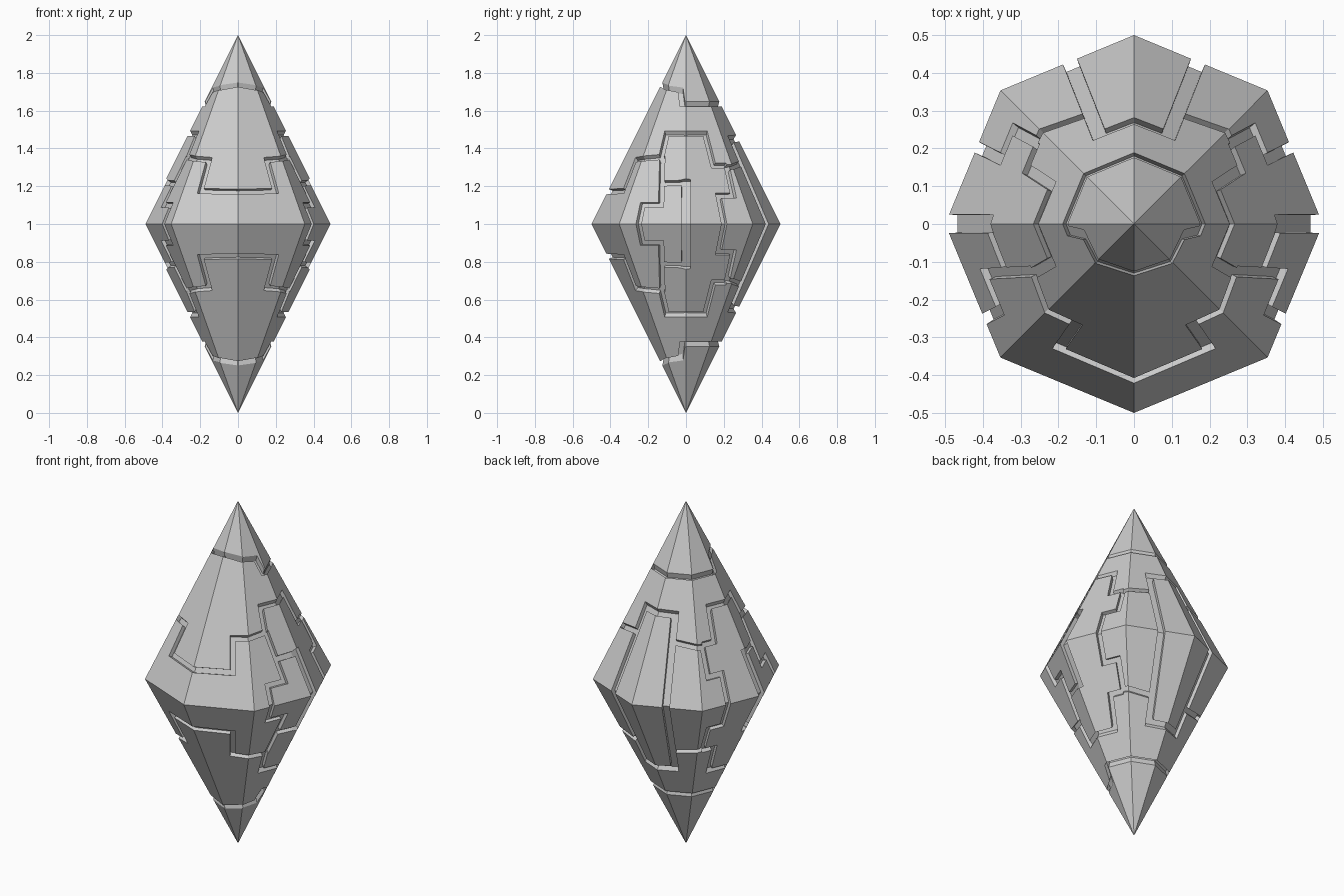
import bpy, bmesh
from math import sin, cos, pi, radians
from mathutils import Vector

if "Cube" in bpy.data.objects:
    bpy.data.objects.remove(bpy.data.objects["Cube"])

def surf(az, z):
    """Point on the octagonal bipyramid (centre at origin), az in degrees."""
    a = radians((az % 45) - 22.5)
    r = 0.5 * cos(pi / 8) / cos(a) * (1 - abs(z - 1))
    return Vector((r * cos(radians(az)), r * sin(radians(az)), z - 1))

def project(p, k):
    """Push a point radially onto the bipyramid scaled by k."""
    n = max(p.x * cos(pi / 8 + i * pi / 4) + p.y * sin(pi / 8 + i * pi / 4) for i in range(8))
    return p * (k / (n / (0.5 * cos(pi / 8)) + abs(p.z)))

def normal(az, z):
    a = radians((az // 45) * 45 + 22.5)
    return Vector((cos(a), sin(a), 0.462 if z > 1 else -0.462)).normalized()

def make(name, bm):
    bmesh.ops.recalc_face_normals(bm, faces=bm.faces)
    me = bpy.data.meshes.new(name)
    bm.to_mesh(me)
    ob = bpy.data.objects.new(name, me)
    ob.location.z = 1
    bpy.context.collection.objects.link(ob)
    return ob

def groove(path, w=0.03):
    """Sweep a channel cutter along (azimuth, height) points, bending at ridges."""
    pts = [path[0]]
    for (a0, z0), (a1, z1) in zip(path, path[1:]):
        ts = [(e - a0) / (a1 - a0) for e in range(-135, 180, 45)] if a0 != a1 else []
        if z0 != z1:
            ts.append((1 - z0) / (z1 - z0))
        pts += [(a0 + t * (a1 - a0), z0 + t * (z1 - z0)) for t in sorted(ts) if 0.01 < t < 0.99]
        pts.append((a1, z1))
    P = [surf(*p) for p in pts]
    side = []
    for i in range(len(P) - 1):
        m = [(pts[i][k] + pts[i + 1][k]) / 2 for k in (0, 1)]
        side.append(normal(*m).cross(P[i + 1] - P[i]).normalized())
    bm = bmesh.new()
    rings = []
    for i, p in enumerate(P):
        a, b = side[max(i - 1, 0)], side[min(i, len(side) - 1)]
        d = (a + b).normalized()
        d *= w / 2 / max(d.dot(b), 0.4)
        rings.append([bm.verts.new(project(p + s * d, k))
                      for s, k in ((-1, 0.953), (1, 0.953), (1, 1.06), (-1, 1.06))])
    for r, q in zip(rings, rings[1:]):
        for j in range(4):
            bm.faces.new((r[j], r[(j + 1) % 4], q[(j + 1) % 4], q[j]))
    bm.faces.new(rings[0])
    bm.faces.new(rings[-1])
    bmesh.ops.triangulate(bm, faces=bm.faces)
    ob = make("groove_cutter", bm)
    ob.hide_render = True
    return ob

# Faceted crystal body
bm = bmesh.new()
ring = [bm.verts.new(surf(45 * i, 1)) for i in range(8)]
for z in (1, -1):
    tip = bm.verts.new((0, 0, z))
    for i in range(8):
        bm.faces.new((ring[i], ring[(i + 1) % 8], tip))
crystal = make("crystal", bm)

# Grooves of one quarter; the mirror repeats them left/right and top/bottom
cutters = [
    groove([(-97, 1.17), (-59, 1.175), (-60, 1.34), (-26, 1.355), (-25, 1.48),
            (25, 1.48), (27, 1.31), (40, 1.31)]),                         # front and side panels
    groove([(26, 0.94), (26, 1.15), (38, 1.15), (40, 1.3), (68, 1.32)]),  # rear side step
    groove([(68.5, 0.94), (68.5, 1.45), (97, 1.455)], 0.04),              # back panel
    groove([(-97, 1.74), (-12, 1.71), (-6, 1.635), (97, 1.635)]),         # tip band
    groove([(0.01, 0.94), (0.01, 1.24)], 0.052),                          # side slit
    groove([(2, 1.22), (-21, 1.215)]),                                    # slit link
    groove([(-25, 1.357), (-18.5, 1.1), (-33, 1.1), (-32, 0.94)]),        # side step
]
for c in cutters:
    m = crystal.modifiers.new("cut", 'BOOLEAN')
    m.operation = 'DIFFERENCE'
    m.solver = 'EXACT'
    m.object = c
mir = crystal.modifiers.new("mirror", 'MIRROR')
mir.use_axis = (True, False, True)
mir.use_bisect_axis = (True, False, True)
mir.merge_threshold = 0.0005

# Apply and remove the cutters
bpy.context.view_layer.update()
dg = bpy.context.evaluated_depsgraph_get()
mesh = bpy.data.meshes.new_from_object(crystal.evaluated_get(dg))
crystal.modifiers.clear()
crystal.data = mesh
for c in cutters:
    bpy.data.objects.remove(c)
